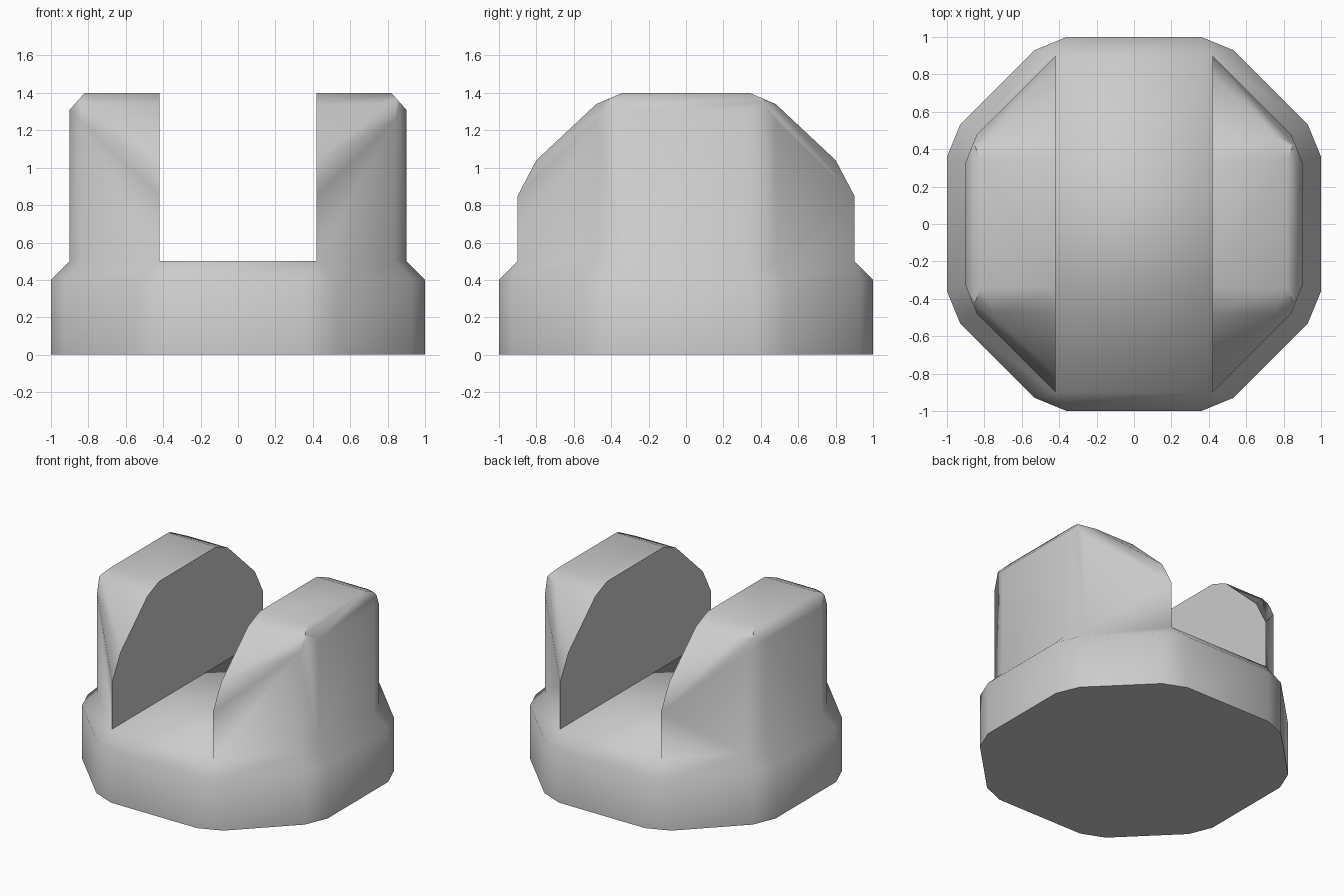
import bpy, bmesh
from mathutils import Vector

if "Cube" in bpy.data.objects:
    bpy.data.objects.remove(bpy.data.objects["Cube"])


def four_way(quadrant):
    """Mirror a first-quadrant outline into a closed anticlockwise loop."""
    q = list(quadrant)
    right_half = q + [(-x, y) for x, y in reversed(q)]
    return right_half + [(-x, -y) for x, y in right_half]


bm = bmesh.new()


def ring(points, z):
    return [bm.verts.new((x, y, z)) for x, y in points]


# Base: bevelled octagon with a chamfered shoulder
outer = four_way([(1, .36), (.93, .53), (.53, .93), (.36, 1)])
inner = four_way([(.9, .33), (.84, .48), (.42, .9), (.42, .9)])
rings = [ring(outer, 0), ring(outer, .4), ring(inner, .5)]
bm.faces.new(rings[0])
for low, high in zip(rings, rings[1:]):
    for i in range(16):
        j = (i + 1) % 16
        bm.faces.new((low[i], low[j], high[j], high[i]))

# Slot floor
bm.faces.new(ring([(-.42, -.9), (.42, -.9), (.42, .9), (-.42, .9)], .5))

# Upright cheek: prism trimmed by roof planes (point, outward normal)
cheek = bmesh.new()
plan = [(.42, -.9), (.84, -.48), (.9, -.33), (.9, .33), (.84, .48), (.42, .9)]
foot = cheek.faces.new([cheek.verts.new((x, y, .5)) for x, y in plan])
top = bmesh.ops.extrude_face_region(cheek, geom=[foot], use_keep_orig=True)["geom"]
bmesh.ops.translate(cheek, vec=(0, 0, .9),
                    verts=[v for v in top if isinstance(v, bmesh.types.BMVert)])
cuts = [((.82, 0, 1.4), (.09, 0, .08))]
for s in (1, -1):
    cuts += [((.42, s * .34, 1.4), (0, s * .06, .14)),
             ((.42, s * .48, 1.34), (0, s * .30, .32)),
             ((.42, s * .9, .85), (.0398, s * .0798, .042))]
for co, no in cuts:
    bmesh.ops.bisect_plane(cheek, geom=cheek.verts[:] + cheek.edges[:] + cheek.faces[:],
                           plane_co=co, plane_no=Vector(no).normalized(),
                           clear_outer=True, dist=1e-5)
    bmesh.ops.holes_fill(cheek, edges=[e for e in cheek.edges if e.is_boundary], sides=0)
bmesh.ops.remove_doubles(cheek, verts=cheek.verts[:], dist=.003)

# Copy the cheek to both sides, leaving out its hidden foot
for s in (1, -1):
    copies = {v: bm.verts.new((s * v.co.x, v.co.y, v.co.z)) for v in cheek.verts}
    for f in cheek.faces:
        if max(v.co.z for v in f.verts) > .51:
            bm.faces.new([copies[v] for v in f.verts])
cheek.free()

# Weld into one part
bmesh.ops.remove_doubles(bm, verts=bm.verts[:], dist=.001)
bmesh.ops.recalc_face_normals(bm, faces=bm.faces[:])
mesh = bpy.data.meshes.new("slotted_knob")
bm.to_mesh(mesh)
bm.free()
knob = bpy.data.objects.new("slotted_knob", mesh)
bpy.context.collection.objects.link(knob)
bpy.context.view_layer.objects.active = knob
knob.select_set(True)
bpy.ops.object.shade_smooth_by_angle(angle=.9)
